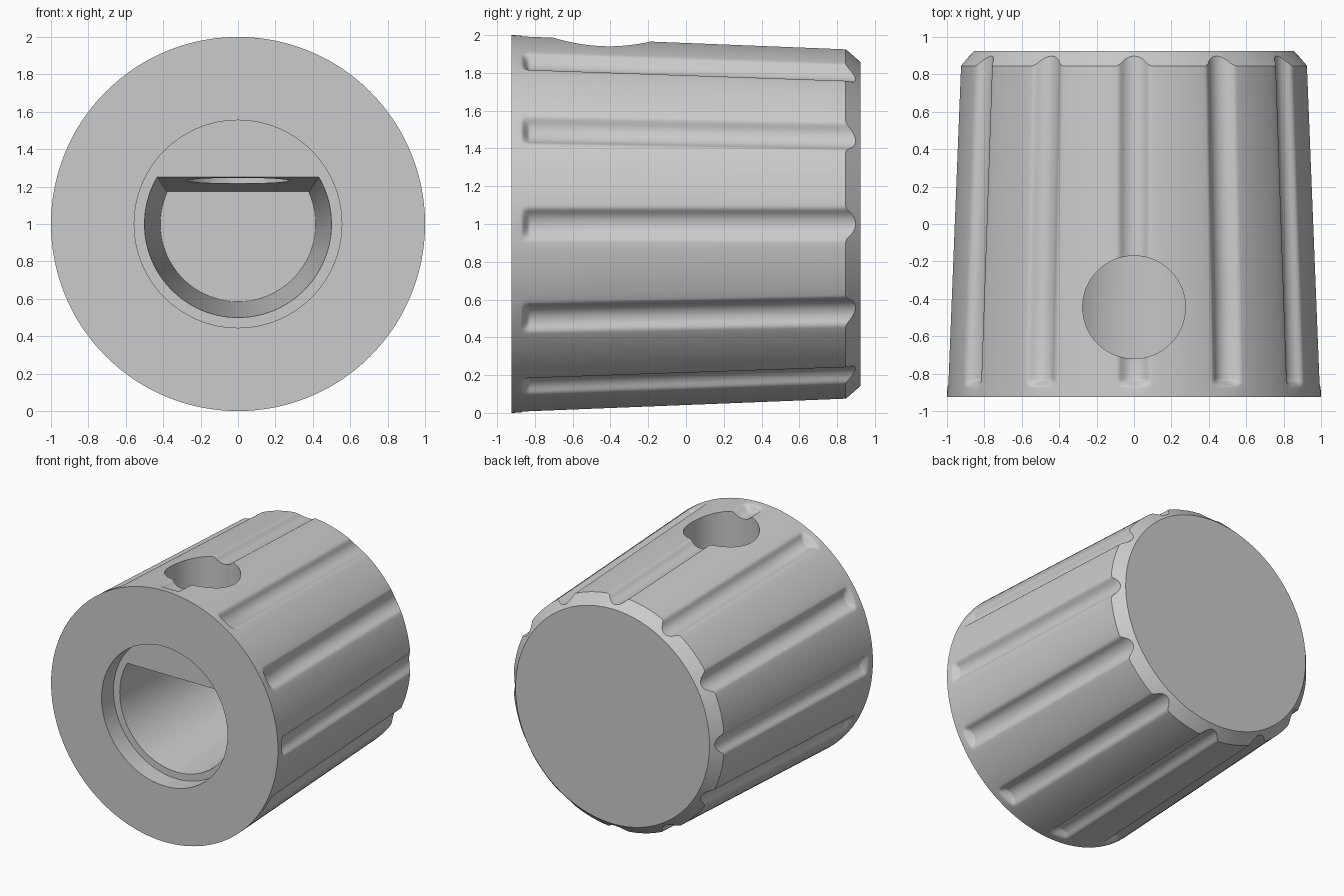
import bpy, bmesh, math

cube = bpy.data.objects.get("Cube")
if cube:
    bpy.data.objects.remove(cube, do_unlink=True)

grey = bpy.data.materials.new("light_grey")
grey.use_nodes = True
grey.diffuse_color = (0.6, 0.6, 0.6, 1)
grey.node_tree.nodes["Principled BSDF"].inputs["Base Color"].default_value = (0.6, 0.6, 0.6, 1)

FRONT, SHOULDER, BACK = -0.925, 0.845, 0.925
R_FRONT, R_SHOULDER, R_BACK = 1.0, 0.93, 0.855
TAPER = (R_FRONT - R_SHOULDER) / (SHOULDER - FRONT)
BEVEL = (R_SHOULDER - R_BACK) / (BACK - SHOULDER)
FLUTES = 12
GROOVE_R, GROOVE_H, FILLET = 0.09, 0.043, 0.04
HALF = math.sqrt((GROOVE_R + FILLET) ** 2 - (GROOVE_H + FILLET) ** 2)


def loft(name, rings):
    """Skin closed rings of points and cap both ends."""
    bm = bmesh.new()
    loops = [[bm.verts.new(p) for p in ring] for ring in rings]
    n = len(loops[0])
    for a, b in zip(loops, loops[1:]):
        for i in range(n):
            j = (i + 1) % n
            bm.faces.new((a[i], a[j], b[j], b[i]))
    bm.faces.new(loops[0])
    bm.faces.new(loops[-1])
    bmesh.ops.recalc_face_normals(bm, faces=bm.faces)
    mesh = bpy.data.meshes.new(name)
    bm.to_mesh(mesh)
    bm.free()
    mesh.materials.append(grey)
    obj = bpy.data.objects.new(name, mesh)
    bpy.context.collection.objects.link(obj)
    return obj


def polar(r, angle, y):
    return (r * math.sin(angle), y, 1 + r * math.cos(angle))


def groove_depth(t):
    """Round-bottomed groove with filleted lips."""
    t = abs(t)
    if t >= HALF:
        return 0.0
    if t < HALF * GROOVE_R / (GROOVE_R + FILLET):
        return math.sqrt(GROOVE_R ** 2 - t * t) - GROOVE_H
    return FILLET - math.sqrt(FILLET ** 2 - (HALF - t) ** 2)


# Columns around the body: groove samples, then the land up to the next groove
GROOVE_STEPS, LAND_STEPS = 20, 8
columns = [(f, HALF * (2 * i / GROOVE_STEPS - 1), 0) for f in range(FLUTES) for i in range(GROOVE_STEPS + 1)]
columns += [(f, HALF, i / LAND_STEPS) for f in range(FLUTES) for i in range(1, LAND_STEPS)]
columns.sort()


def body_ring(y, fade):
    """One ring; y=None follows the line where the body meets the back bevel."""
    ring = []
    for f, t, land in columns:
        d = groove_depth(t) * fade
        yy = SHOULDER + d / (BEVEL - TAPER) if y is None else y
        base = R_FRONT - TAPER * (yy - FRONT)
        half = HALF / base
        angle = f * math.tau / FLUTES + t / base + land * (math.tau / FLUTES - 2 * half)
        r = R_BACK if y == BACK else base - d
        ring.append(polar(r, angle, yy))
    return ring


# Fluted, tapered body with a bevelled back
rings = [body_ring(FRONT, 0)]
RAMP = 8
for i in range(RAMP + 1):
    s = i / RAMP
    rings.append(body_ring(-0.875 + 0.05 * s, s * s * (3 - 2 * s)))
rings += [body_ring(y, 1) for y in (-0.4, 0.0, 0.4, 0.8)]
rings += [body_ring(None, 1), body_ring(BACK, 1)]
knob = loft("knob_body", rings)


def circle_ring(r, y, n=96):
    return [polar(r, math.tau * i / n, y) for i in range(n)]


def d_ring(y):
    """D-shaped outline with its flat on top, shrinking with depth."""
    s = (y + 0.775) / 1.4
    r, flat = 0.5 - 0.085 * s, 0.25 - 0.08 * s
    a = math.acos(flat / r)
    return [polar(r, a + (math.tau - 2 * a) * i / 72, y) for i in range(73)]


# Round recess, D-shaped shaft bore and the screw hole on top
recess = loft("recess_cutter", [circle_ring(0.555, -1.0), circle_ring(0.555, -0.775)])
bore = loft("bore_cutter", [d_ring(-0.95), d_ring(0.625)])
hole = loft("screw_hole_cutter", [
    [(0.275 * math.cos(math.tau * i / 64), -0.445 + 0.275 * math.sin(math.tau * i / 64), z)
     for i in range(64)] for z in (1.1, 2.2)])

bpy.context.view_layer.objects.active = knob
for cutter in (recess, bore, hole):
    cutter.hide_render = True
    mod = knob.modifiers.new(cutter.name, "BOOLEAN")
    mod.operation = "DIFFERENCE"
    mod.solver = "EXACT"
    mod.object = cutter
    bpy.ops.object.modifier_apply(modifier=mod.name)
    bpy.data.objects.remove(cutter, do_unlink=True)

bpy.ops.object.select_all(action="DESELECT")
knob.select_set(True)
bpy.ops.object.shade_smooth_by_angle(angle=math.radians(30))
